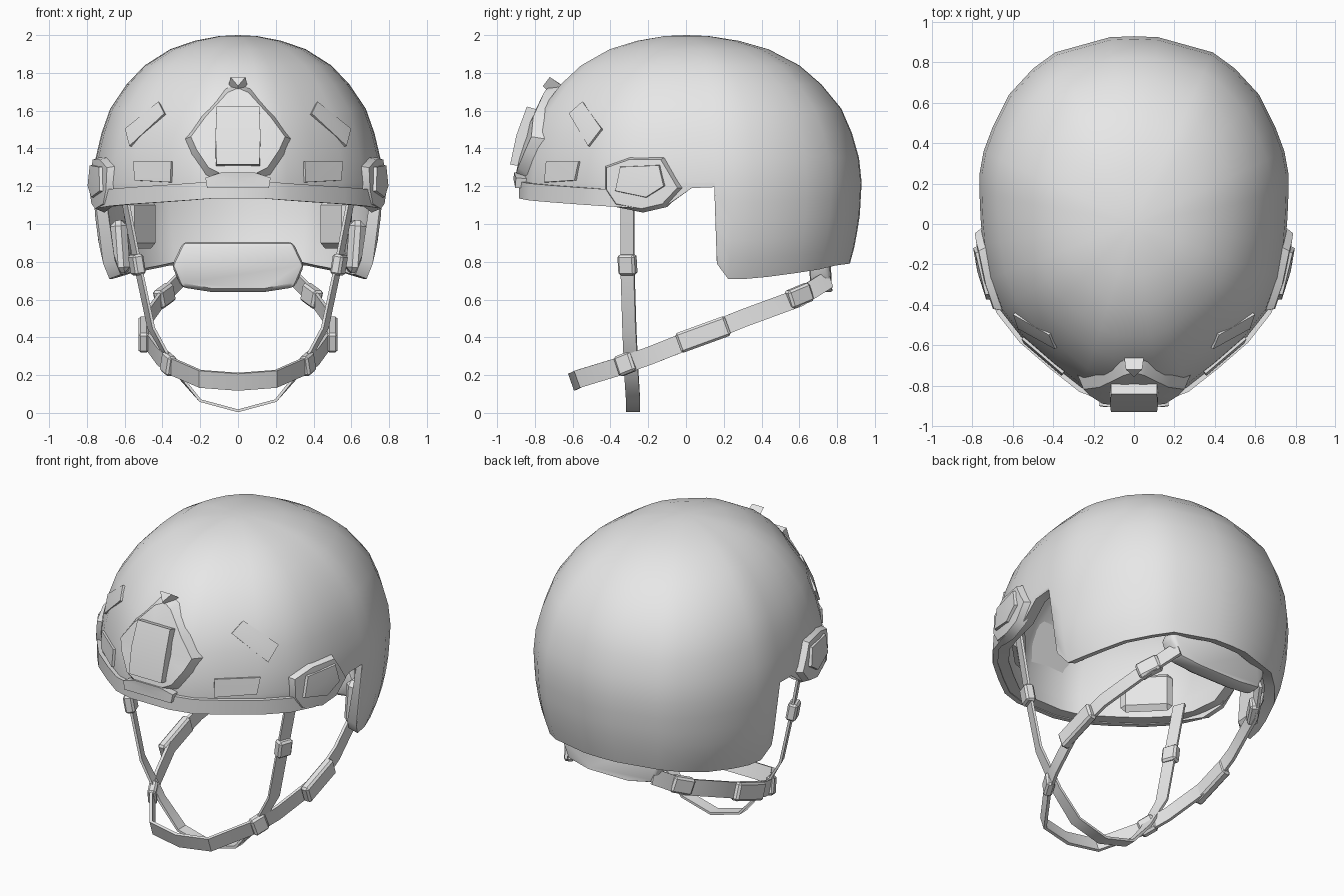
import bpy, bmesh, math
from mathutils import Vector, Euler
from mathutils.bvhtree import BVHTree

if "Cube" in bpy.data.objects:
    bpy.data.objects.remove(bpy.data.objects["Cube"])

grey = bpy.data.materials.new("plain grey")
grey.use_nodes = True
grey.diffuse_color = (0.8, 0.8, 0.8, 1)
grey.node_tree.nodes["Principled BSDF"].inputs["Base Color"].default_value = (0.8, 0.8, 0.8, 1)


def finish(name, bm, angle=35, modifier=None, **settings):
    """Turn a bmesh into a named, shaded object."""
    mesh = bpy.data.meshes.new(name)
    bm.to_mesh(mesh)
    bm.free()
    mesh.materials.append(grey)
    ob = bpy.data.objects.new(name, mesh)
    bpy.context.collection.objects.link(ob)
    bpy.ops.object.select_all(action='DESELECT')
    ob.select_set(True)
    bpy.context.view_layer.objects.active = ob
    if modifier:
        mod = ob.modifiers.new(modifier.title(), modifier)
        for key, value in settings.items():
            setattr(mod, key, value)
        bpy.ops.object.modifier_apply(modifier=mod.name)
    bpy.ops.object.shade_smooth_by_angle(angle=math.radians(angle))
    return ob


# Helmet shell: plan outline with rim height (x, y, rim), and dome profile (z, scale)
PLAN = [(0, -.86, 1.14), (.13, -.86, 1.14), (.26, -.81, 1.13), (.4, -.7, 1.12),
        (.55, -.57, 1.11), (.66, -.43, 1.1), (.72, -.27, 1.09), (.75, -.1, 1.1),
        (.76, .03, 1.19), (.765, .15, 1.195), (.765, .175, .79), (.765, .25, .71),
        (.745, .36, .71), (.7, .48, .72), (.62, .64, .74), (.5, .77, .76),
        (.39, .85, .78), (.12, .925, .79), (0, .93, .79)]
DOME = [(1.995, .13), (1.97, .3), (1.925, .47), (1.84, .645), (1.74, .77), (1.61, .885),
        (1.48, .945), (1.35, .985), (1.22, 1), (1.05, .99), (.9, .965), (.78, .93), (.7, .885)]


def dome_scale(z):
    for (z1, s1), (z2, s2) in zip(DOME, DOME[1:]):
        if z >= z2:
            return s1 + (s2 - s1) * (z1 - z) / (z1 - z2)
    return DOME[-1][1]


bm = bmesh.new()
pole = bm.verts.new((0, 0, 2))
columns = []
for x, y, rim in PLAN + [(-x, y, r) for x, y, r in PLAN[-2:0:-1]]:
    heights = [z for z, s in DOME[:9]] + [1.22 + (rim - 1.22) * k / 5 for k in range(1, 6)]
    columns.append([bm.verts.new((x * dome_scale(z), y * dome_scale(z), z)) for z in heights])
for a, b in zip(columns, columns[1:] + columns[:1]):
    bm.faces.new((pole, a[0], b[0]))
    for k in range(len(a) - 1):
        bm.faces.new((a[k], a[k + 1], b[k + 1], b[k]))
bm.normal_update()
bm.faces.ensure_lookup_table()
if bm.faces[0].normal.z < 0:
    bmesh.ops.reverse_faces(bm, faces=bm.faces[:])
    bm.normal_update()
tree = BVHTree.FromBMesh(bm)
finish("helmet_shell", bm, 40, 'SOLIDIFY', thickness=.065, offset=-1)


def on_shell(u, z, axis, side):
    """Project a point of a front (u = x) or side (u = y) drawing on the shell."""
    if axis == 'front':
        start, way = Vector((u, -2, z)), Vector((0, 1, 0))
    else:
        start, way = Vector((side * 2, u, z)), Vector((-side, 0, 0))
    hit, normal, _, _ = tree.ray_cast(start, way)
    if hit is None or hit.y > .5:
        near = start + way * (1.14 if axis == 'front' else 1.25)
        hit, normal, _, _ = tree.find_nearest(near)
        hit = Vector((u, hit.y, z)) if axis == 'front' else Vector((hit.x, u, z))
    return hit, normal


def shell_patch(name, outline, axis='front', height=.01, inset=1, side=1):
    """Raised plate that hugs the shell, with sloping sides when inset < 1."""
    bm = bmesh.new()
    n = len(outline)
    cu, cz = sum(p[0] for p in outline) / n, sum(p[1] for p in outline) / n
    low, high = [], []
    for u, z in outline:
        p, d = on_shell(u, z, axis, side)
        low.append(bm.verts.new(p - d * .015))
        p, d = on_shell(cu + (u - cu) * inset, cz + (z - cz) * inset, axis, side)
        high.append(bm.verts.new(p + d * height))
    p, d = on_shell(cu, cz, axis, side)
    centre = bm.verts.new(p + d * height)
    for i in range(n):
        j = (i + 1) % n
        bm.faces.new((low[i], low[j], high[j], high[i]))
        bm.faces.new((high[i], high[j], centre))
    bm.faces.new(low[::-1])
    bmesh.ops.recalc_face_normals(bm, faces=bm.faces[:])
    return finish(name, bm)


def ribbon(name, half, widths, width, thick):
    """Mirrored strap: half path from x = 0 outward, with width directions."""
    flip = Vector((-1, 1, 1))
    half = [Vector(p) for p in half]
    widths = [Vector(w).normalized() for w in widths]
    path = [p * flip for p in half[:0:-1]] + half
    dirs = [w * flip for w in widths[:0:-1]] + widths
    bm = bmesh.new()
    rings = []
    for i, (p, w) in enumerate(zip(path, dirs)):
        tangent = path[min(i + 1, len(path) - 1)] - path[max(i - 1, 0)]
        n = tangent.cross(w).normalized() * thick / 2
        w = w * width / 2
        rings.append([bm.verts.new(p + q) for q in (w + n, n - w, -w - n, w - n)])
    for a, b in zip(rings, rings[1:]):
        for k in range(4):
            m = (k + 1) % 4
            bm.faces.new((a[k], a[m], b[m], b[k]))
    bm.faces.new(rings[0])
    bm.faces.new(rings[-1])
    bmesh.ops.recalc_face_normals(bm, faces=bm.faces[:])
    return finish(name, bm)


def block_pair(name, loc, size, rot=(0, 0, 0), bevel=.012):
    """Bevelled block on both sides; rot is in degrees for the left one."""
    for label, s in (("left", 1), ("right", -1)):
        bm = bmesh.new()
        bmesh.ops.create_cube(bm, size=1)
        turn = Euler((math.radians(rot[0]), s * math.radians(rot[1]), s * math.radians(rot[2])))
        for v in bm.verts:
            v.co = turn.to_matrix() @ (v.co * Vector(size)) + Vector((s * loc[0], loc[1], loc[2]))
        finish(label + "_" + name, bm, 35, 'BEVEL', width=bevel, segments=1)


def mirrored(half):
    """Closed front outline from its right-hand half."""
    return half + [(-x, z) for x, z in half[::-1] if x > 0]


# Front mount: sloping diamond plate, raised central socket, top nub and lower clip
shell_patch("front_mount_plate", mirrored([(0, 1.76), (.07, 1.73), (.2, 1.58), (.3, 1.45),
            (.26, 1.36), (.18, 1.25), (.1, 1.2)]), height=.045, inset=.78)
shell_patch("front_mount_socket", mirrored([(.12, 1.6), (.125, 1.45), (.12, 1.3)]), height=.08, inset=.95)
shell_patch("front_mount_nub", mirrored([(0, 1.68), (.05, 1.74)]), height=.07, inset=.8)
shell_patch("front_mount_clip", mirrored([(.1, 1.27), (.17, 1.24), (.16, 1.19)]), height=.055, inset=.9)

# Rim trim joining the front mount to the side rails
rim = [p for p in PLAN if p[1] < -.2]
ribbon("rim_trim", [(x * 1.01, y * 1.01, z + .04) for x, y, z in rim],
       [(0, 0, 1)] * len(rim), .09, .03)

# Side rails and flat patches
for label, s in (("left", 1), ("right", -1)):
    shell_patch(label + "_side_rail", [(-.44, 1.18), (-.44, 1.31), (-.3, 1.36), (-.11, 1.36),
                (-.06, 1.27), (-.01, 1.19), (-.1, 1.09), (-.23, 1.06), (-.38, 1.09)],
                'side', .035, .85, s)
    shell_patch(label + "_rail_socket", [(-.38, 1.17), (-.35, 1.31), (-.12, 1.32), (-.09, 1.2),
                (-.2, 1.13)], 'side', .05, .85, s)
    shell_patch(label + "_lower_patch", [(-.74, 1.22), (-.73, 1.33), (-.56, 1.33), (-.58, 1.23)],
                'side', .015, 1, s)
    shell_patch(label + "_tilted_patch", [(-.61, 1.58), (-.54, 1.64), (-.44, 1.5), (-.51, 1.41)],
                'side', .015, 1, s)

# Side straps passing under the chin
ribbon("side_strap", [(0, -.28, .011), (.2, -.28, .065), (.33, -.29, .22), (.46, -.3, .45),
       (.53, -.31, .78), (.6, -.31, 1.14)],
       [(0, 1, 0), (0, 1, 0), (.2, 1, 0), (.4, 1, 0), (.4, 1, 0), (.4, 1, 0)], .075, .015)
# Chin band running back to the nape
ribbon("chin_band", [(0, -.6, .165), (.2, -.57, .18), (.36, -.34, .25), (.42, -.2, .3),
       (.5, .08, .41), (.48, .3, .5), (.4, .6, .61), (.3, .76, .71)],
       [(0, -.33, .94)] * 8, .095, .018)

# Buckles and strap sliders
block_pair("side_buckle", (.535, -.31, .785), (.06, .095, .11), (0, 10, -20))
block_pair("chin_buckle", (.5, .09, .415), (.055, .28, .11), (20, 0, 0))
block_pair("strap_junction", (.37, -.32, .26), (.05, .1, .11), (20, 0, -25))
block_pair("nape_slider", (.39, .6, .62), (.06, .14, .1), (20, 0, 30))

# Nape pad
bm = bmesh.new()
pad = mirrored([(.29, .905), (.35, .78), (.3, .665), (.14, .64)])
lower = [bm.verts.new((x, .7 - abs(x) * .15, z)) for x, z in pad]
face = bm.faces.new(lower)
out = bmesh.ops.extrude_face_region(bm, geom=[face])
for v in out["geom"]:
    if isinstance(v, bmesh.types.BMVert):
        v.co.y += .11
bmesh.ops.recalc_face_normals(bm, faces=bm.faces[:])
finish("nape_pad", bm, 35, 'BEVEL', width=.025, segments=2)

# Inner padding
block_pair("rear_side_pad", (.52, .5, 1.0), (.07, .24, .26), (0, 0, 38), .03)
block_pair("front_side_pad", (.48, -.46, 1.24), (.06, .3, .24), (0, 0, -45), .03)
block_pair("ear_flap_pad", (.62, .32, .88), (.09, .2, .28), (0, 4, 4), .03)
